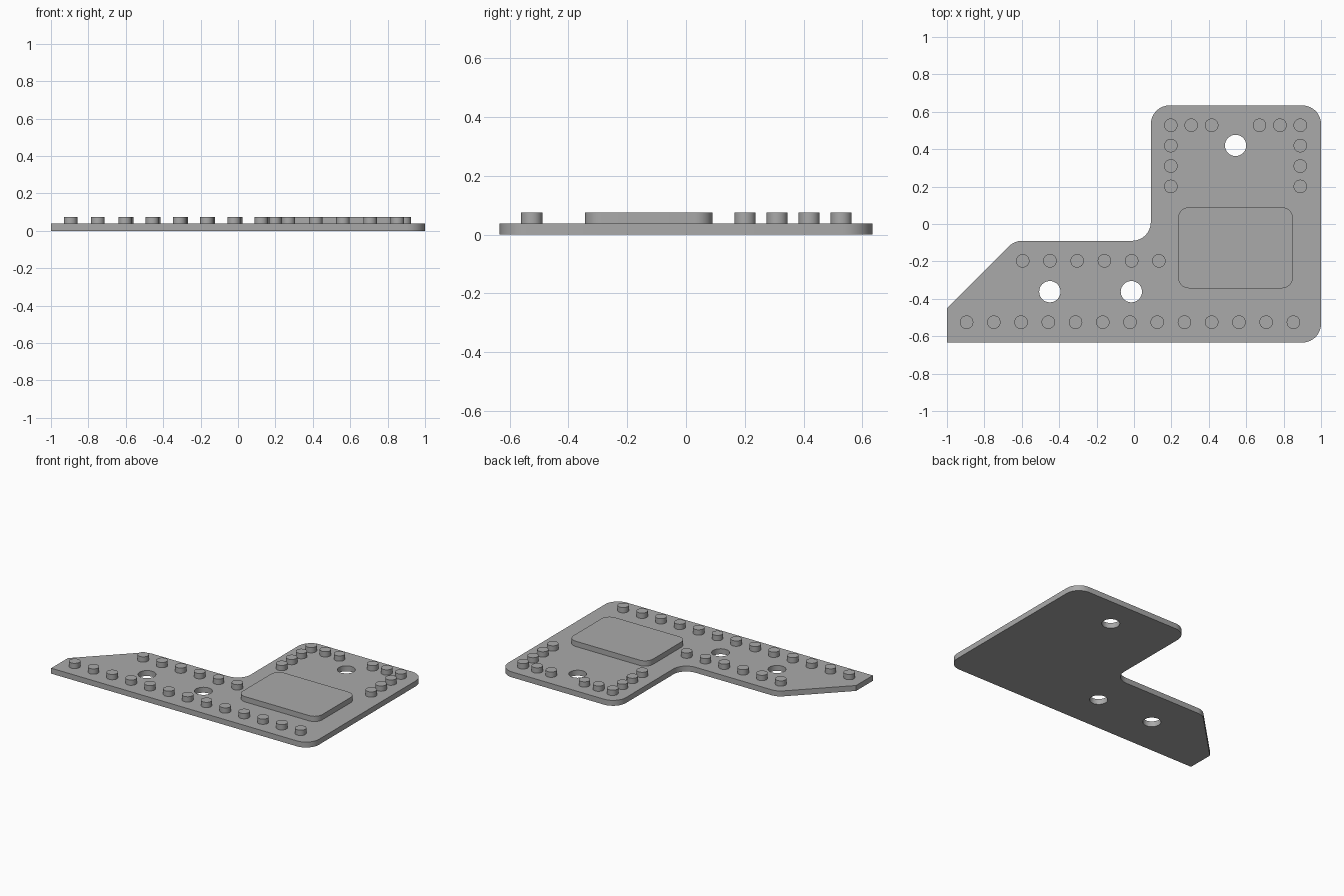
import bpy, bmesh, math
from mathutils import Vector

if "Cube" in bpy.data.objects:
    bpy.data.objects.remove(bpy.data.objects["Cube"])

T = 0.038      # plate thickness
TOP = 0.075    # top of studs and pad

grey = bpy.data.materials.new("light grey")
grey.diffuse_color = (0.40, 0.40, 0.40, 1)
grey.use_nodes = True
grey.node_tree.nodes["Principled BSDF"].inputs["Base Color"].default_value = grey.diffuse_color


def rounded(corners, steps=8):
    """Polygon from (x, y, radius) corners, each filleted with an arc."""
    pts = []
    n = len(corners)
    for i, (x, y, r) in enumerate(corners):
        p = Vector((x, y))
        if r == 0:
            pts.append(p)
            continue
        a = (Vector(corners[i - 1][:2]) - p).normalized()
        b = (Vector(corners[(i + 1) % n][:2]) - p).normalized()
        half = a.angle(b) / 2
        centre = p + (a + b).normalized() * (r / math.sin(half))
        start = p + a * (r / math.tan(half)) - centre
        end = p + b * (r / math.tan(half)) - centre
        sweep = math.atan2(start.x * end.y - start.y * end.x, start.dot(end))
        for k in range(steps + 1):
            t = sweep * k / steps
            c, s = math.cos(t), math.sin(t)
            pts.append(centre + Vector((start.x * c - start.y * s,
                                        start.x * s + start.y * c)))
    return pts


def circle(x, y, r, n=32):
    return [Vector((x + r * math.cos(2 * math.pi * k / n),
                    y + r * math.sin(2 * math.pi * k / n))) for k in range(n)]


def slab(name, loops, z0, z1):
    """Extruded flat shape; the loops after the first are holes."""
    curve = bpy.data.curves.new(name, 'CURVE')
    curve.dimensions = '2D'
    curve.fill_mode = 'BOTH'
    curve.extrude = (z1 - z0) / 2
    for loop in loops:
        spline = curve.splines.new('POLY')
        spline.points.add(len(loop) - 1)
        for point, p in zip(spline.points, loop):
            point.co = (p.x, p.y, 0, 1)
        spline.use_cyclic_u = True
    temp = bpy.data.objects.new(name, curve)
    bpy.context.collection.objects.link(temp)
    bpy.context.view_layer.update()
    mesh = bpy.data.meshes.new_from_object(
        temp.evaluated_get(bpy.context.evaluated_depsgraph_get()))
    bpy.data.objects.remove(temp)
    bm = bmesh.new()
    bm.from_mesh(mesh)
    bmesh.ops.remove_doubles(bm, verts=bm.verts, dist=1e-5)
    bmesh.ops.translate(bm, verts=bm.verts, vec=(0, 0, (z0 + z1) / 2))
    bmesh.ops.recalc_face_normals(bm, faces=bm.faces)
    bm.to_mesh(mesh)
    bm.free()
    mesh.materials.clear()
    mesh.materials.append(grey)
    obj = bpy.data.objects.new(name, mesh)
    bpy.context.collection.objects.link(obj)
    bpy.ops.object.select_all(action='DESELECT')
    obj.select_set(True)
    bpy.context.view_layer.objects.active = obj
    bpy.ops.object.shade_smooth_by_angle(angle=math.radians(30))
    return obj


# L-shaped base plate with three screw holes
outline = rounded([(-1, -0.634, 0), (1, -0.634, 0.1), (1, 0.634, 0.1),
                   (0.09, 0.634, 0.1), (0.09, -0.09, 0.1),
                   (-0.64, -0.09, 0.1), (-1, -0.45, 0)])
holes = [circle(x, y, 0.057) for x, y in
         [(0.543, 0.42), (-0.45, -0.362), (-0.014, -0.362)]]
slab("base_plate", [outline] + holes, 0, T)

# Raised rounded pad
slab("raised_pad", [rounded([(0.235, -0.344, 0.06), (0.85, -0.344, 0.06),
                             (0.85, 0.09, 0.06), (0.235, 0.09, 0.06)])], T, TOP)

# Studs: long front row, short middle row, and a broken U around the back
studs = [(-0.895 + 0.1456 * i, -0.525) for i in range(13)]
studs += [(-0.595 + 0.1456 * i, -0.197) for i in range(6)]
for side in (-1, 1):
    edge = 0.543 + side * 0.346
    studs += [(edge - side * 0.109 * i, 0.528) for i in range(3)]
    studs += [(edge, 0.528 - 0.109 * i) for i in range(1, 4)]
for i, (x, y) in enumerate(studs):
    slab(f"stud_{i + 1}", [circle(x, y, 0.036)], T, TOP)
